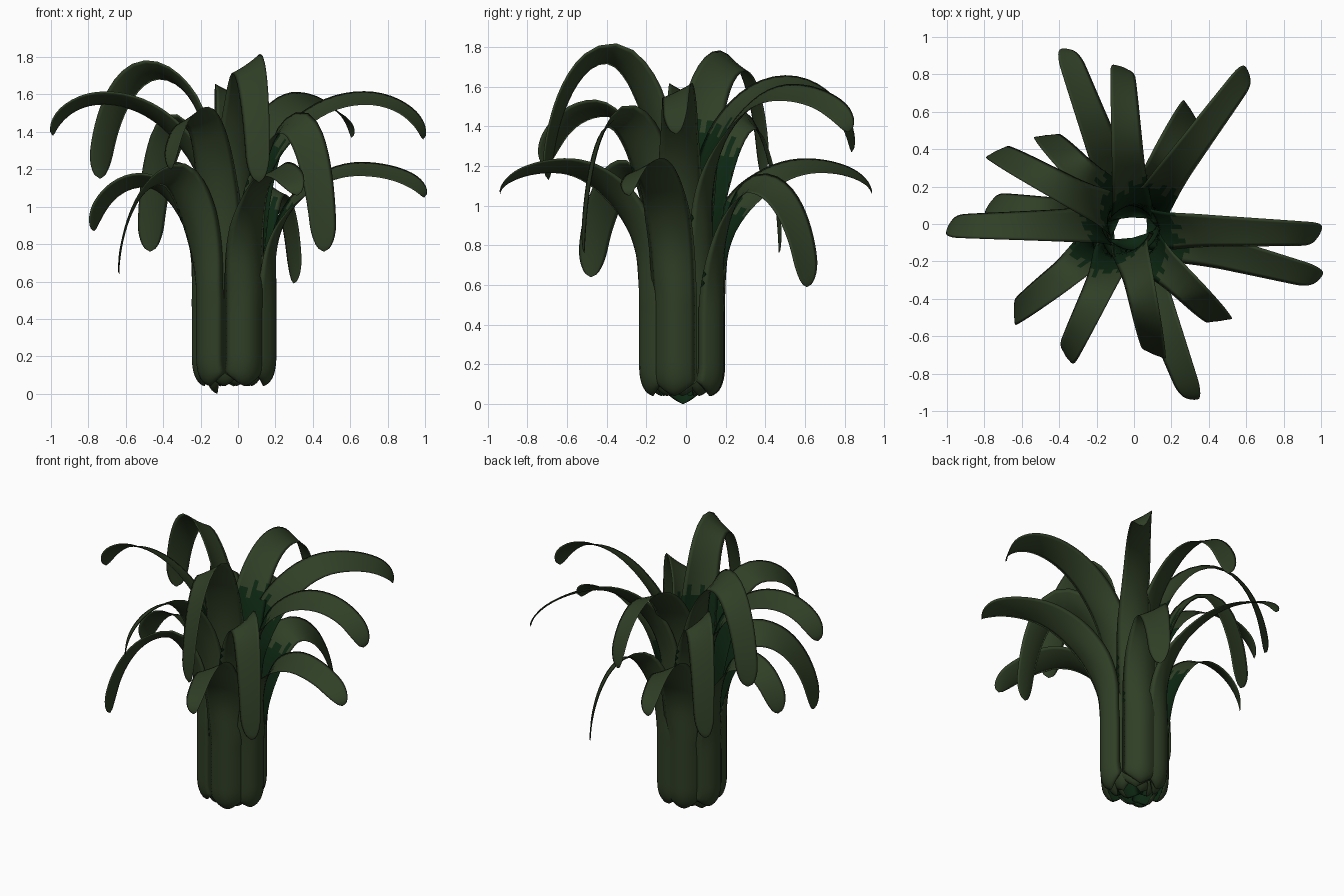
import bpy, bmesh, math
from mathutils import Vector

if "Cube" in bpy.data.objects:
    bpy.data.objects.remove(bpy.data.objects["Cube"])


def material(name, rgb):
    m = bpy.data.materials.new(name)
    m.diffuse_color = (*rgb, 1)
    m.use_nodes = True
    m.node_tree.nodes["Principled BSDF"].inputs["Base Color"].default_value = m.diffuse_color
    return m


OLIVE = material("olive_green", (0.029, 0.049, 0.019))
DARK = material("deep_green", (0.004, 0.020, 0.006))
CX, CY = -0.02, -0.015      # centre of the stalk bundle
ROWS, COLS = 52, 8

# angle, stalk radius, peak radius, peak height, tip radius, tip height, roll
LEAVES = [
    (180, .16, .70, 1.57, .97, 1.38, 26),
    (171, .23, .50, 1.13, .76, .87, 26),
    (151, .14, .50, 1.72, .82, 1.15, 34),
    (133, .18, .42, 1.43, .66, .76, 36),
    (110, .22, .70, 1.19, 1.01, 1.06, 26),
    (93, .12, .53, 1.61, .85, 1.27, 24),
    (53, .17, .65, 1.56, 1.04, 1.37, 30),
    (63, .22, .42, 1.10, .70, .59, 30),
    (-2, .16, .70, 1.57, 1.01, 1.36, 26),
    (-15, .23, .70, 1.19, 1.05, 1.05, 26),
    (-46, .18, .45, 1.44, .69, .76, 36),
    (-70, .23, .66, 1.19, .98, 1.06, 26),
    (-79, .13, .38, 1.755, .69, 1.13, 34),
    (-116, .19, .47, 1.48, .77, 1.20, 30),
    (217, .23, .42, 1.16, .77, .64, 36),
]


def bezier(a, b, c, d, n):
    a, b, c, d = map(Vector, (a, b, c, d))
    return [a * (1-t)**3 + b * 3*t*(1-t)**2 + c * 3*t*t*(1-t) + d * t**3
            for t in (i / n for i in range(n))]


def leaf_path(r0, rp, zp, rt, zt, z0):
    """Stalk, arch and droop in (radius, height), resampled densely at both ends."""
    zs = zp - (0.5 if zp < 1.3 else 0.6)
    p = bezier((r0-.07, z0), (r0-.03, z0+.01), (r0, z0+.06), (r0, .2), 40)
    p += bezier((r0, .2), (r0, .3), (r0, zs-.1), (r0, zs), 40)
    p += bezier((r0, zs), (r0, zs + .55*(zp-zs)), (rp - .55*(rp-r0), zp), (rp, zp), 60)
    p += bezier((rp, zp), (rp + .55*(rt-rp), zp), (rt-.01, zt + .5*(zp-zt)), (rt, zt), 60)
    p.append(Vector((rt, zt)))
    acc = [0]
    for a, b in zip(p, p[1:]):
        acc.append(acc[-1] + (b-a).length)
    total, out, j = acc[-1], [], 0
    for k in range(ROWS + 1):
        d = total * (.35 * k / ROWS + .65 * (.5 - .5 * math.cos(math.pi * k / ROWS)))
        while j < len(p) - 2 and acc[j+1] < d:
            j += 1
        f = (d - acc[j]) / (acc[j+1] - acc[j])
        out.append((p[j].lerp(p[j+1], f), (p[j+1] - p[j]).normalized(), d))
    return out, total


def round_end(d, size):
    x = min(max(d / size, 0), 1)
    return max(math.sqrt(1 - (1-x)**2), .04)


def build_leaf(i, ang, r0, rp, zp, rt, zt, roll):
    a = math.radians(ang)
    out_dir = Vector((math.cos(a), math.sin(a), 0))
    across = Vector((-math.sin(a), math.cos(a), 0))
    up = Vector((0, 0, 1))
    path, total = leaf_path(r0, rp, zp, rt, zt, 0.0 if i == 0 else .04)
    bm = bmesh.new()
    rings = []
    for p, tan, d in path:
        u = d / total
        w = (.115 - .05 * max(0, (u-.5) / .5)) * round_end(d, .09) * round_end(total-d, .15)
        bend = max(.15, .65 - .6 * max(0, (u-.25) / .5))     # trough depth eases out
        n = out_dir * -tan.y + up * tan.x                     # inner / upper side
        ra = math.radians(roll) * min(1, max(0, (u-.3) / .3))  # every blade twists the same way
        side = across * math.cos(ra) + n * math.sin(ra)
        n2 = n * math.cos(ra) - across * math.sin(ra)
        mid = Vector((CX, CY, 0)) + out_dir * p.x + up * p.y
        ring = []
        for layer in (0, 1):
            for c in range(COLS + 1 - layer * 2):
                s = -1 + 2 * c / COLS if layer == 0 else 1 - 2 * (c+1) / COLS
                thick = .008 * (1 - s*s) * layer * min(1, w / .03)
                ring.append(bm.verts.new(mid + side * (s*w) + n2 * (bend*w*s*s + thick)))
        rings.append(ring)
    m = len(rings[0])
    for k in range(ROWS):
        for c in range(m):
            f = bm.faces.new((rings[k][c], rings[k][(c+1) % m],
                              rings[k+1][(c+1) % m], rings[k+1][c]))
            f.smooth = True
            # inner face of the stalk is deep green with a ragged upper limit
            ragged = .02 * math.sin(c * 2.3 + i)
            if c >= COLS and path[k][0].x < r0 + .08 + ragged \
                    and path[k][0].y < min(zp - .05, 1.38 + ragged):
                f.material_index = 1
    bm.faces.new(rings[0])
    bm.faces.new(rings[-1])
    bmesh.ops.recalc_face_normals(bm, faces=bm.faces)
    me = bpy.data.meshes.new(f"leaf_{i+1}")
    bm.to_mesh(me)
    bm.free()
    me.materials.append(OLIVE)
    me.materials.append(DARK)
    ob = bpy.data.objects.new(f"leaf_{i+1}", me)
    bpy.context.collection.objects.link(ob)


# Fifteen strap leaves packed into a stalk bundle
for i, spec in enumerate(LEAVES):
    build_leaf(i, *spec)
